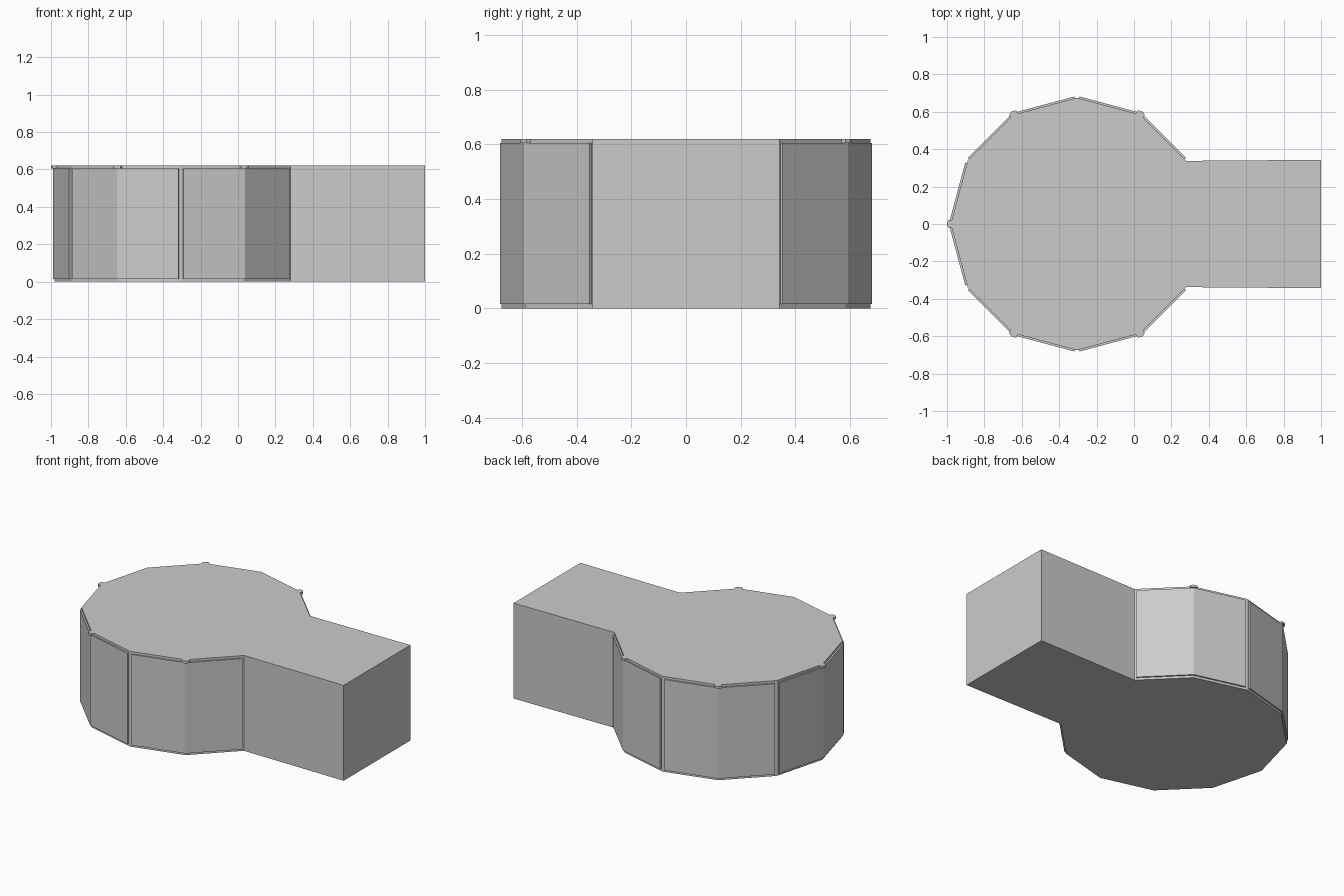
import bpy, bmesh
from math import cos, sin, radians
from mathutils import Vector

if "Cube" in bpy.data.objects:
    bpy.data.objects.remove(bpy.data.objects["Cube"])

H, R, CX = 0.62, 0.675, -0.305
LIP, GAP, OUT = 0.015, 0.012, 0.01


def ring(deg, radius=R):
    a = radians(deg)
    return Vector((CX + radius * cos(a), radius * sin(a)))


def prism(name, outline, z0, z1):
    bm = bmesh.new()
    face = bm.faces.new([bm.verts.new((p[0], p[1], z0)) for p in outline])
    top = bmesh.ops.extrude_face_region(bm, geom=[face])["geom"]
    bmesh.ops.translate(bm, vec=(0, 0, z1 - z0),
                        verts=[v for v in top if isinstance(v, bmesh.types.BMVert)])
    bmesh.ops.recalc_face_normals(bm, faces=bm.faces)
    mesh = bpy.data.meshes.new(name)
    bm.to_mesh(mesh)
    bm.free()
    obj = bpy.data.objects.new(name, mesh)
    bpy.context.collection.objects.link(obj)
    return obj


# Keyhole shaped body: twelve-sided drum with a straight arm
drum = [ring(a) for a in range(30, 331, 30)]
prism("body", drum + [(1, -0.343), (1, 0.343)], 0, H)

# Slightly raised wall panels, each wrapping one drum corner
for i in range(5):
    start = 30 + 60 * i
    a, m, b = (ring(start + d) for d in (0, 30, 60))
    a += (m - a).normalized() * GAP
    b += (m - b).normalized() * GAP
    na = ring(start + 15, 1) - Vector((CX, 0))
    nb = ring(start + 45, 1) - Vector((CX, 0))
    mid = ring(start + 30, R + OUT / cos(radians(15)))
    inner = [p - n * 0.005 for p, n in ((b, nb), (m, nb), (a, na))]
    prism(f"wall_panel_{i + 1}", [a + na * OUT, mid, b + nb * OUT] + inner, LIP, H - LIP)

    # Small rim nub above the panel's corner
    n = ring(start + 30, 1) - Vector((CX, 0))
    t = Vector((-n.y, n.x)) * 0.022
    tip = ring(start + 30, 0.695)
    back = ring(start + 30, 0.66)
    prism(f"rim_nub_{i + 1}", [tip - t * 0.3, tip + t * 0.3, tip + t - n * 0.008,
                               back + t, back - t, tip - t - n * 0.008], H - LIP, H)
